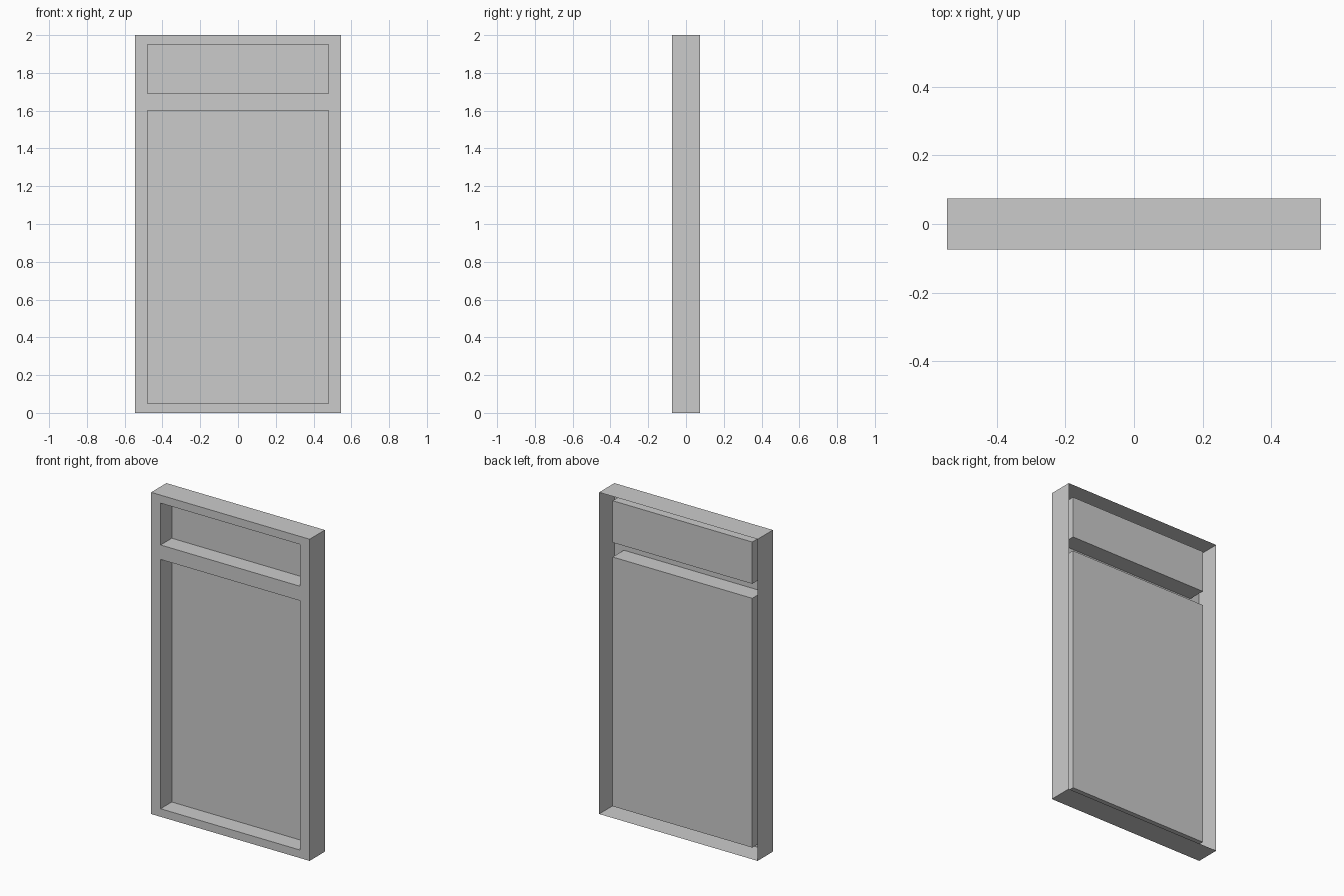
import bpy, bmesh
from mathutils import Vector

if "Cube" in bpy.data.objects:
    bpy.data.objects.remove(bpy.data.objects["Cube"])

FRONT, BACK, POCKET = -0.075, 0.075, 0.11
XS = [-0.545, -0.48, 0.48, 0.545]
ZS = [0.0, 0.05, 1.60, 1.69, 1.95, 2.0]

bm = bmesh.new()

# Front face laid out as a grid of stiles, rails and two panels
grid = [[bm.verts.new((x, FRONT, z)) for x in XS] for z in ZS]
panels = []
for r in range(len(ZS) - 1):
    for c in range(len(XS) - 1):
        f = bm.faces.new((grid[r][c], grid[r][c + 1], grid[r + 1][c + 1], grid[r + 1][c]))
        if c == 1 and r in (1, 3):
            panels.append(f)

# Outer rim: thin walls running back, open at the rear
rim = [e for e in bm.edges if e.is_boundary]
ext = bmesh.ops.extrude_edge_only(bm, edges=rim)
rim_verts = [g for g in ext["geom"] if isinstance(g, bmesh.types.BMVert)]
bmesh.ops.translate(bm, verts=rim_verts, vec=Vector((0, BACK - FRONT, 0)))

# Both panels pushed back into recessed pockets
pockets = bmesh.ops.extrude_discrete_faces(bm, faces=panels)["faces"]
for f in pockets:
    bmesh.ops.translate(bm, verts=f.verts[:], vec=Vector((0, POCKET, 0)))

bmesh.ops.recalc_face_normals(bm, faces=bm.faces[:])

mesh = bpy.data.meshes.new("panelled_frame")
bm.to_mesh(mesh)
bm.free()
bpy.context.collection.objects.link(bpy.data.objects.new("panelled_frame", mesh))
